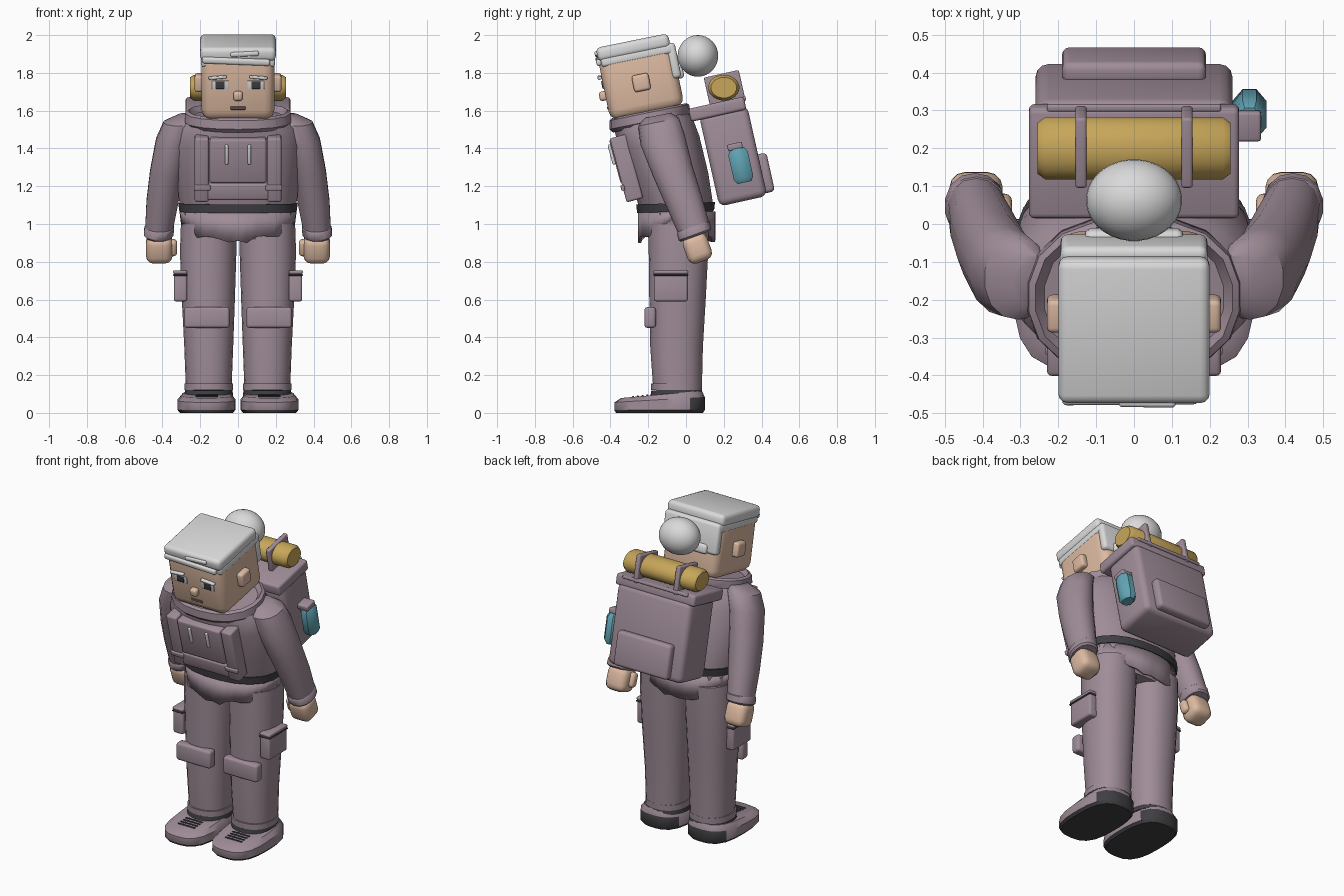
import bpy, bmesh, random
from math import sin, cos, pi
from mathutils import Matrix, Vector

random.seed(4)
if "Cube" in bpy.data.objects:
    bpy.data.objects.remove(bpy.data.objects["Cube"])


def material(name, r, g, b):
    m = bpy.data.materials.new(name)
    m.use_nodes = True
    m.diffuse_color = (r, g, b, 1)
    m.node_tree.nodes["Principled BSDF"].inputs["Base Color"].default_value = (r, g, b, 1)
    return m


mauve = material("mauve cloth", .35, .265, .315)
skin = material("skin", .72, .49, .36)
white = material("white hair", .70, .70, .70)
dark = material("dark rubber", .05, .05, .055)
yellow = material("mustard roll", .57, .38, .10)
teal = material("teal bottle", .12, .37, .46)
lips = material("lips", .16, .10, .10)


def frame(x, y, z, tilt=0, axis='X'):
    return Matrix.Translation((x, y, z)) @ Matrix.Rotation(tilt, 4, axis)


def finish(name, bm, mat, matrix=Matrix()):
    bmesh.ops.recalc_face_normals(bm, faces=bm.faces)
    me = bpy.data.meshes.new(name)
    bm.to_mesh(me)
    bm.free()
    me.transform(matrix)
    me.materials.append(mat)
    me.shade_smooth()
    me.set_sharp_from_angle(angle=.7)
    ob = bpy.data.objects.new(name, me)
    bpy.context.collection.objects.link(ob)
    return ob


def box(name, centre, size, mat, bevel=.01, at=Matrix(), tilt=0, roll=0):
    bm = bmesh.new()
    bmesh.ops.create_cube(bm, size=1)
    bmesh.ops.scale(bm, vec=size, verts=bm.verts)
    bmesh.ops.bevel(bm, geom=bm.edges[:], offset=min(bevel, min(size) * .45),
                    segments=3, profile=.5, affect='EDGES')
    return finish(name, bm, mat, at @ frame(*centre, tilt) @ Matrix.Rotation(roll, 4, 'Y'))


def loft(name, rings, mat, n=20, power=2.3, at=Matrix()):
    """Skin through rings given as (x, y, z, radius x, radius y, tilt)."""
    bm = bmesh.new()
    loops = []
    for x, y, z, rx, ry, t in rings:
        loop = []
        for i in range(n):
            a = 2 * pi * (i + .5) / n
            c, s = cos(a), sin(a)
            k = (abs(c) ** power + abs(s) ** power) ** (-1 / power)
            loop.append(bm.verts.new((x + rx * c * k, y + ry * s * k * cos(t), z + ry * s * k * sin(t))))
        loops.append(loop)
    for low, high in zip(loops, loops[1:]):
        for i in range(n):
            j = (i + 1) % n
            bm.faces.new((low[i], low[j], high[j], high[i]))
    bm.faces.new(loops[0][::-1])
    bm.faces.new(loops[-1])
    return finish(name, bm, mat, at)


# Jacket body, leaning forward, with its open collar
loft("jacket", [(0, -.05, 1.07, .30, .195, 0), (0, -.06, 1.13, .315, .20, .03),
                (0, -.09, 1.25, .325, .21, .1), (0, -.14, 1.43, .335, .215, .17),
                (0, -.17, 1.52, .31, .21, .2), (0, -.19, 1.57, .26, .20, .2)], mauve)
loft("collar", [(0, -.185, 1.525, .265, .205, .2), (0, -.19, 1.545, .285, .22, .2),
                (0, -.195, 1.59, .28, .215, .2), (0, -.195, 1.60, .262, .20, .2),
                (0, -.195, 1.565, .235, .18, .2)], mauve, n=18)
loft("belt", [(0, -.055, 1.065, .312, .205, .03), (0, -.055, 1.11, .318, .21, .03)], dark)
loft("hips", [(0, -.045, .92, .27, .15, 0), (0, -.045, .98, .30, .175, 0),
              (0, -.05, 1.075, .305, .195, 0)], mauve)

# Ragged shirt hem, longest at the front and back
bm = bmesh.new()
top, low = [], []
count = 40
for i in range(count):
    a = 2 * pi * i / count
    drop = 1.03 - .12 * abs(sin(a)) ** .8 + random.uniform(-.015, .02)
    top.append(bm.verts.new((.31 * cos(a), -.05 + .205 * sin(a), 1.065)))
    low.append(bm.verts.new((.305 * cos(a), -.05 + .205 * sin(a), drop)))
for i in range(count):
    j = (i + 1) % count
    bm.faces.new((low[i], low[j], top[j], top[i]))
hem = finish("shirt_hem", bm, mauve)
mod = hem.modifiers.new("thickness", 'SOLIDIFY')
mod.thickness = .015

# Chest pockets and pack straps on the leaning front
chest = frame(0, -.335, 1.29, .26)
box("chest_pocket", (0, .01, .05), (.30, .08, .24), mauve, .012, chest)
box("lower_pouch", (0, .015, -.12), (.33, .08, .09), mauve, .012, chest)

# Head, tilted with the body
head = frame(0, -.23, 1.74, .2)
box("neck", (0, 0, -.18), (.22, .22, .12), skin, .04, head)
box("head", (0, -.005, .02), (.387, .40, .36), skin, .055, head)
box("hair_cap", (0, -.01, .20), (.40, .39, .075), white, .025, head)
box("hair_band", (0, 0, .155), (.392, .385, .05), white, .015, head)
box("hair_fringe", (-.01, -.203, .165), (.36, .03, .035), white, .012, head, 0, .04)
box("hair_lock", (.035, -.207, .205), (.15, .02, .025), white, .01, head, 0, -.05)
box("hair_back", (0, .185, .09), (.388, .05, .19), white, .02, head)
box("hair_nape", (0, .205, .02), (.26, .04, .06), white, .018, head)
box("nose", (0, -.215, -.02), (.05, .045, .05), skin, .015, head)
box("mouth", (0, -.204, -.088), (.08, .009, .018), lips, .004, head)
loft("hair_bun", [(0, 0, .11 * sin(a), .127 * cos(a), .108 * cos(a), 0)
                  for a in [(k / 16 - .5) * 3.1 for k in range(17)]],
     white, 32, 2, frame(0, .063, 1.89))

# Backpack with lid, pocket, bedroll and bottle
pack = frame(0, .25, 1.36, .22)
box("pack_body", (0, 0, 0), (.52, .26, .49), mauve, .035, pack)
box("pack_lid", (0, -.028, .26), (.555, .30, .07), mauve, .015, pack)
box("lid_seam", (0, .122, .285), (.46, .02, .02), mauve, .006, pack)
box("pack_pocket", (0, .145, -.125), (.38, .06, .21), mauve, .02, pack)
loft("bedroll", [(0, 0, -.255, .055, .068, 0), (0, 0, -.235, .068, .083, 0),
                 (0, 0, .235, .068, .083, 0), (0, 0, .255, .055, .068, 0)],
     yellow, 20, 2, frame(0, .20, 1.722, pi / 2, 'Y'))
loft("bottle", [(.305, .028, -.15, .034, .04, 0), (.305, .028, -.125, .048, .057, 0),
                (.305, .028, .01, .048, .057, 0), (.305, .028, .035, .034, .04, 0)],
     teal, 8, 2, pack)
box("bottle_holder", (.298, .02, .047), (.075, .08, .035), mauve, .008, pack)

for s, side in ((1, "left"), (-1, "right")):
    # Face
    box(side + "_ear", (s * .205, -.005, .01), (.05, .09, .09), skin, .015, head)
    box(side + "_eye_white", (s * .095, -.205, .038), (.09, .008, .046), white, .003, head)
    box(side + "_eye", (s * .095, -.208, .038), (.048, .009, .04), dark, .003, head)
    box(side + "_eyebrow", (s * .108, -.216, .08), (.095, .022, .016), white, .006, head, 0, s * .08)

    # Straps, buckles and drawstrings
    box(side + "_strap", (s * .192, .02, 0), (.075, .09, .35), mauve, .012, chest)
    box(side + "_buckle", (s * .19, -.025, -.095), (.088, .02, .03), mauve, .006, chest)
    box(side + "_drawstring", (s * .06, -.036, .09), (.018, .018, .11), white, .008, chest)
    box(side + "_roll_strap", (s * .14, .205, 1.712), (.03, .19, .17), mauve, .008, tilt=.22)

    # Arm and hand
    loft(side + "_sleeve", [(s * .27, -.15, 1.575, .05, .07, .2), (s * .305, -.145, 1.54, .09, .11, .2),
                            (s * .34, -.125, 1.45, .095, .12, .25), (s * .375, -.07, 1.28, .092, .108, .3),
                            (s * .40, -.01, 1.12, .086, .098, .33), (s * .417, .04, .98, .075, .087, .35)],
         mauve, 14, 2.2)
    loft(side + "_cuff", [(s * .42, .05, .935, .07, .083, .35), (s * .42, .048, .945, .08, .092, .35),
                          (s * .417, .038, .98, .08, .092, .35), (s * .417, .035, .99, .07, .083, .35)],
         mauve, 14, 2.2)
    box(side + "_hand", (s * .417, .06, .872), (.14, .135, .15), skin, .04, tilt=.35)
    box(side + "_thumb", (s * .347, .045, .875), (.05, .055, .09), skin, .02, tilt=.35)

    # Leg with knee pad and thigh pocket
    loft(side + "_trouser_leg", [(s * .155, -.045, .14, .122, .13, 0), (s * .155, -.05, .35, .13, .14, 0),
                                 (s * .157, -.045, .6, .141, .15, 0), (s * .158, -.04, .85, .15, .158, 0),
                                 (s * .155, -.04, 1.0, .148, .162, 0)], mauve, 24)
    loft(side + "_trouser_cuff", [(s * .155, -.05, .12, .128, .135, 0), (s * .155, -.05, .155, .128, .136, 0)],
         mauve, 24)
    box(side + "_knee_pad", (s * .165, -.19, .505), (.24, .06, .11), mauve, .015)
    box(side + "_thigh_pocket", (s * .305, -.08, .668), (.07, .18, .155), mauve, .012)
    box(side + "_pocket_flap", (s * .306, -.08, .745), (.074, .184, .02), mauve, .008)
    box(side + "_pocket_trim", (s * .306, -.08, .73), (.076, .186, .009), dark, .003)

    # Shoe with a dark sole and heel
    shoe = loft(side + "_shoe", [(s * .167, -.14, 0, .14, .23, 0), (s * .167, -.14, .015, .153, .24, 0),
                                 (s * .167, -.14, .07, .153, .24, .06), (s * .165, -.13, .098, .13, .215, .09)],
                mauve, 24, 2.9)
    shoe.data.materials.append(dark)
    for f in shoe.data.polygons:
        if f.center.z < .012 or (f.normal.y > .45 and f.normal.z < .4):
            f.material_index = 1
    loft(side + "_shoe_opening", [(s * .155, -.05, .09, .13, .14, .05), (s * .155, -.05, .122, .126, .134, .02)],
         dark, 24)
    for k in range(4):
        y = -.205 - .025 * k
        box(side + "_lace_%d" % (k + 1), (s * .165, y, .098 + .09 * (y + .13)),
            (.12, .01, .01), dark, .003)
